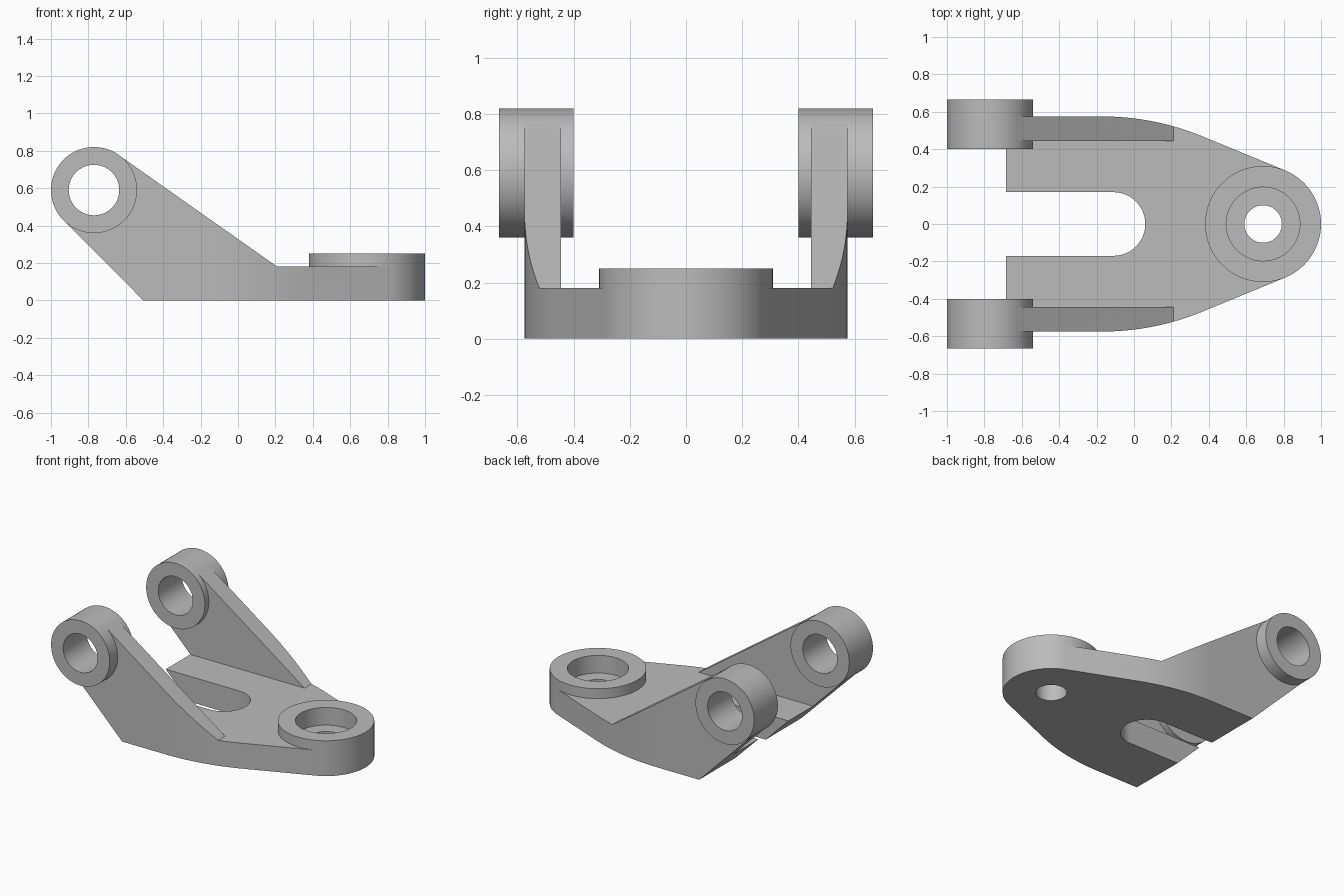
import bpy, bmesh, math
from mathutils import Vector

cube = bpy.data.objects.get("Cube")
if cube:
    bpy.data.objects.remove(cube, do_unlink=True)

# Main dimensions
PLATE_TOP = 0.18
HALF_WIDTH = 0.575
BOSS = (0.69, 0.0)
BOSS_R = 0.31
EYE = (-0.77, 0.59)
EYE_R = 0.23
SEG = 96

metal = bpy.data.materials.new("grey_metal")
metal.use_nodes = True
grey = (0.5, 0.5, 0.5, 1.0)
metal.diffuse_color = grey
metal.node_tree.nodes["Principled BSDF"].inputs["Base Color"].default_value = grey


def arc(centre, radius, start, end, count):
    """Points along an arc, angles in degrees."""
    pts = []
    for i in range(count + 1):
        a = math.radians(start + (end - start) * i / count)
        pts.append((centre[0] + radius * math.cos(a), centre[1] + radius * math.sin(a)))
    return pts


def circle(centre, radius):
    return arc(centre, radius, 0, 360, SEG)[:-1]


def prism(name, pts, axis, low, high):
    """Extrude a flat outline along z (points are x, y) or y (points are x, z)."""
    bm = bmesh.new()
    place = (lambda p: (p[0], p[1], low)) if axis == "z" else (lambda p: (p[0], low, p[1]))
    face = bm.faces.new([bm.verts.new(place(p)) for p in pts])
    result = bmesh.ops.extrude_face_region(bm, geom=[face])
    verts = [g for g in result["geom"] if isinstance(g, bmesh.types.BMVert)]
    step = high - low
    move = Vector((0, 0, step)) if axis == "z" else Vector((0, step, 0))
    bmesh.ops.translate(bm, verts=verts, vec=move)
    bmesh.ops.recalc_face_normals(bm, faces=bm.faces)
    mesh = bpy.data.meshes.new(name)
    bm.to_mesh(mesh)
    bm.free()
    mesh.materials.append(metal)
    obj = bpy.data.objects.new(name, mesh)
    bpy.context.collection.objects.link(obj)
    return obj


def combine(target, tool, operation):
    """Apply a boolean and discard the tool."""
    mod = target.modifiers.new("boolean", "BOOLEAN")
    mod.operation = operation
    mod.solver = "EXACT"
    mod.object = tool
    bpy.ops.object.select_all(action="DESELECT")
    bpy.context.view_layer.objects.active = target
    target.select_set(True)
    bpy.ops.object.modifier_apply(modifier=mod.name)
    bpy.data.objects.remove(tool, do_unlink=True)


# Side profile: plate with the sloping arms rising to the eyes
upper = arc(EYE, EYE_R - 0.001, 54.8, 54.8, 1)[0]
lower = arc(EYE, EYE_R - 0.001, 225, 225, 1)[0]
profile = [(-0.506, 0), (0.9, 0), (0.9, PLATE_TOP), (0.21, PLATE_TOP), upper, EYE, lower]
bracket = prism("bracket", profile, "y", -0.8, 0.8)

# Plan outline: straight sides, curving in to meet the boss tangentially
TURN = 22.3
SWEEP_R = 1.4
half = [(-1.2, HALF_WIDTH)]
half += arc((-0.17, HALF_WIDTH - SWEEP_R), SWEEP_R, 90, 90 - TURN, 16)
half += arc(BOSS, BOSS_R, 90 - TURN, 90 - TURN, 1)[:1]
outline = half + [(x, -y) for x, y in reversed(half)]
combine(bracket, prism("plan", outline, "z", -0.2, 1.2), "INTERSECT")

# Open channel between the two arms
channel = [(-1.3, PLATE_TOP), (1.3, PLATE_TOP), (1.3, 1.3), (-1.3, 1.3)]
combine(bracket, prism("channel", channel, "y", -0.445, 0.445), "DIFFERENCE")

# Round boss and the two eyes
combine(bracket, prism("boss", circle(BOSS, BOSS_R), "z", 0, 0.25), "UNION")
for side in (-1, 1):
    low, high = sorted((side * 0.4, side * 0.665))
    combine(bracket, prism("eye", circle(EYE, EYE_R), "y", low, high), "UNION")

# Bores through the eyes, boss hole with counterbore, and the open slot
combine(bracket, prism("eye_bore", circle(EYE, 0.135), "y", -1, 1), "DIFFERENCE")
combine(bracket, prism("boss_hole", circle(BOSS, 0.1), "z", -0.2, 0.5), "DIFFERENCE")
combine(bracket, prism("counterbore", circle(BOSS, 0.197), "z", 0.125, 0.5), "DIFFERENCE")
slot = [(-1.2, -0.17)] + arc((-0.11, 0), 0.17, -90, 90, 48) + [(-1.2, 0.17)]
combine(bracket, prism("slot", slot, "z", -0.2, 0.3), "DIFFERENCE")

# Smooth the round walls, keep the edges crisp
bpy.ops.object.shade_smooth_by_angle(angle=math.radians(20))
